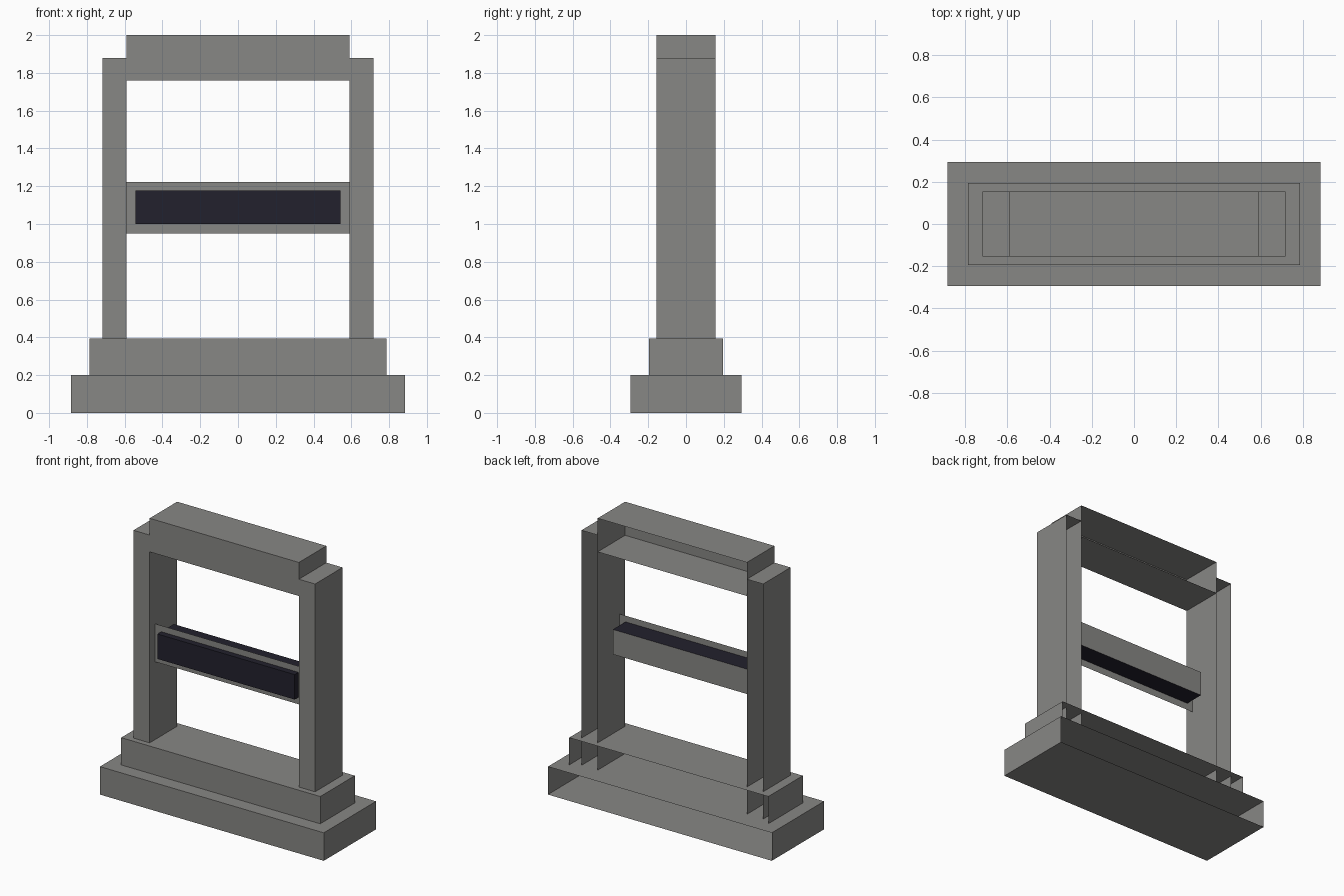
import bpy, bmesh

if "Cube" in bpy.data.objects:
    bpy.data.objects.remove(bpy.data.objects["Cube"])


def material(name, rgb):
    m = bpy.data.materials.new(name)
    m.diffuse_color = (*rgb, 1.0)
    m.use_nodes = True
    m.node_tree.nodes["Principled BSDF"].inputs["Base Color"].default_value = m.diffuse_color
    return m


stone = material("grey stone", (0.245, 0.242, 0.232))
dark = material("dark panel", (0.016, 0.015, 0.026))


def finish(name, bm, mats):
    me = bpy.data.meshes.new(name)
    bm.to_mesh(me)
    bm.free()
    for m in mats:
        me.materials.append(m)
    ob = bpy.data.objects.new(name, me)
    bpy.context.collection.objects.link(ob)
    return ob


def box(name, x, y, z, mats, back="open"):
    """Box between ranges; the back (+y) face is left open or uses material 1."""
    bm = bmesh.new()
    bmesh.ops.create_cube(bm, size=1.0)
    for v in bm.verts:
        v.co = [r[0] + (c + 0.5) * (r[1] - r[0]) for c, r in zip(v.co, (x, y, z))]
    bm.normal_update()
    rear = [f for f in bm.faces if f.normal.y > 0.9]
    if back == "open":
        bmesh.ops.delete(bm, geom=rear, context='FACES_ONLY')
    else:
        for f in rear:
            f.material_index = 1
    return finish(name, bm, mats)


# stepped base
box("lower_step", (-0.885, 0.885), (-0.295, 0.295), (0.0, 0.2), [stone])
box("upper_step", (-0.787, 0.787), (-0.195, 0.195), (0.2, 0.395), [stone])

# uprights, running down into the upper step
for side, x in (("left", (-0.718, -0.59)), ("right", (0.59, 0.718))):
    box(side + "_post", x, (-0.155, 0.155), (0.2, 1.88), [stone])

# top beam
box("top_beam", (-0.59, 0.59), (-0.155, 0.155), (1.76, 2.0), [stone])

# thin plate between the posts
bm = bmesh.new()
bm.faces.new([bm.verts.new(p) for p in (
    (-0.59, -0.092, 0.95), (0.59, -0.092, 0.95),
    (0.59, -0.092, 1.222), (-0.59, -0.092, 1.222))])
finish("cross_plate", bm, [stone])

# dark panel passing through the plate, with a grey back
box("cross_panel", (-0.543, 0.543), (-0.135, 0.05), (1.0, 1.178),
    [dark, stone], back="grey")
